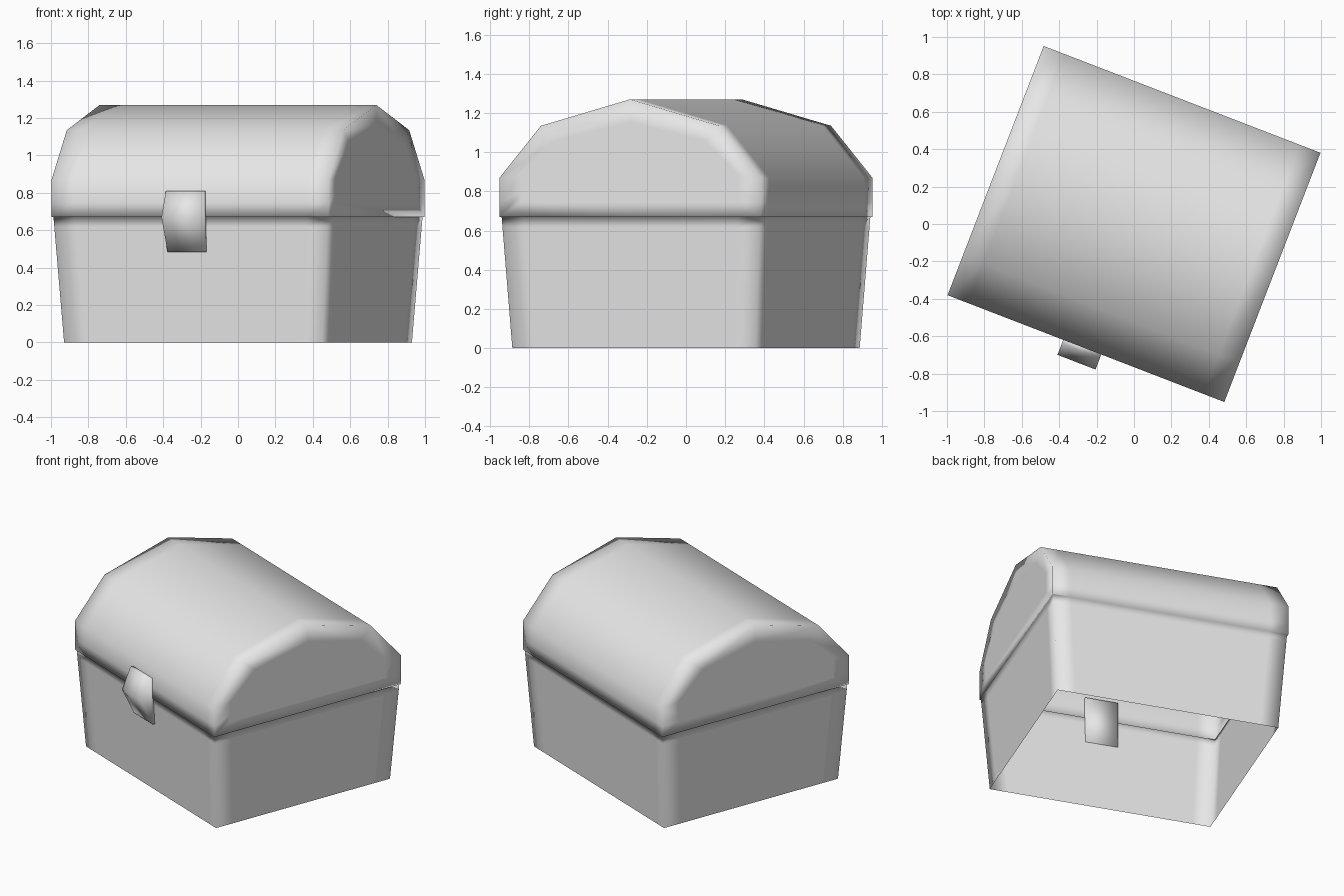
import bpy, bmesh, math
from mathutils import Matrix

if "Cube" in bpy.data.objects:
    bpy.data.objects.remove(bpy.data.objects["Cube"])

HX, HY = 0.793, 0.714        # half sizes of the lid
BX, BY = 0.74, 0.665         # half sizes of the foot
SEAM, RIM, LIP = 0.67, 0.12, 0.008
TURN = Matrix.Rotation(math.radians(-21.1), 4, "Z")

grey = bpy.data.materials.new("plain grey")
grey.use_nodes = True
grey.diffuse_color = (0.8, 0.8, 0.8, 1)
grey.node_tree.nodes["Principled BSDF"].inputs["Base Color"].default_value = (0.8, 0.8, 0.8, 1)


def build(name, polygons):
    """Weld a list of polygons into one smooth object, turned with the chest."""
    bm = bmesh.new()
    for poly in polygons:
        bm.faces.new([bm.verts.new(p) for p in poly])
    bmesh.ops.remove_doubles(bm, verts=bm.verts, dist=0.0005)
    bmesh.ops.recalc_face_normals(bm, faces=bm.faces)
    bm.transform(TURN)
    mesh = bpy.data.meshes.new(name)
    bm.to_mesh(mesh)
    bm.free()
    mesh.materials.append(grey)
    mesh.shade_smooth()
    obj = bpy.data.objects.new(name, mesh)
    bpy.context.collection.objects.link(obj)
    return obj


def bridge(a, b, closed=False):
    """Quads between two rows of points."""
    n = len(a)
    return [(a[i], a[(i + 1) % n], b[(i + 1) % n], b[i])
            for i in range(n if closed else n - 1)]


def stations(h):
    return [-h, -h + RIM, h - RIM, h]


def ring(hx, hy, z):
    """Rectangle with extra points beside each corner."""
    xs, ys = stations(hx), stations(hy)
    return ([(x, -hy, z) for x in xs[:3]] + [(hx, y, z) for y in ys[:3]]
            + [(-x, hy, z) for x in xs[:3]] + [(-hx, -y, z) for y in ys[:3]])


# Tapered, open-bottomed walls
rings = []
for z in (0, 0.05, 0.62, SEAM):
    t = z / SEAM
    rings.append(ring(BX + (HX - LIP - BX) * t, BY + (HY - LIP - BY) * t, z))
polys = []
for low, high in zip(rings, rings[1:]):
    polys += bridge(low, high, closed=True)

# Narrow ledge under the lid
top = rings[-1]
outer = ring(HX, HY, SEAM)
for s in (0, 6):
    polys += bridge(top[s:s + 4], outer[s:s + 4])
for s in (3, 9):
    inner = [top[(s + k) % 12] for k in range(4)]
    polys.append(inner + [outer[(s + 3) % 12], outer[s]])

# Arched lid, swept along its length
half = [(-HY, SEAM), (-HY, 0.745), (-HY, 0.87), (-0.488, 1.135)]
arch = half + [(0, 1.27)] + [(-y, z) for y, z in reversed(half)]
rows = [[(x, y, z) for y, z in arch] for x in stations(HX)]
for a, b in zip(rows, rows[1:]):
    polys += bridge(a, b)

# Lid ends, each with a flush inner panel
for x in (-HX, HX):
    edge = [(x, y, z) for y, z in arch]
    panel = [(x, y * 0.83, 0.745 + (z - SEAM) * 0.68) for y, z in arch]
    polys += bridge(edge, panel, closed=True)
    polys.append(panel)
build("chest", polys)

# Latch with a bulging front
side = [(-0.695, 0.81), (-0.735, 0.81), (-0.80, 0.67), (-0.71, 0.485), (-0.69, 0.485)]
left = [(-0.13, y, z) for y, z in side]
right = [(0.088, y, z) for y, z in side]
build("latch", bridge(left, right, closed=True) + [left, right])
